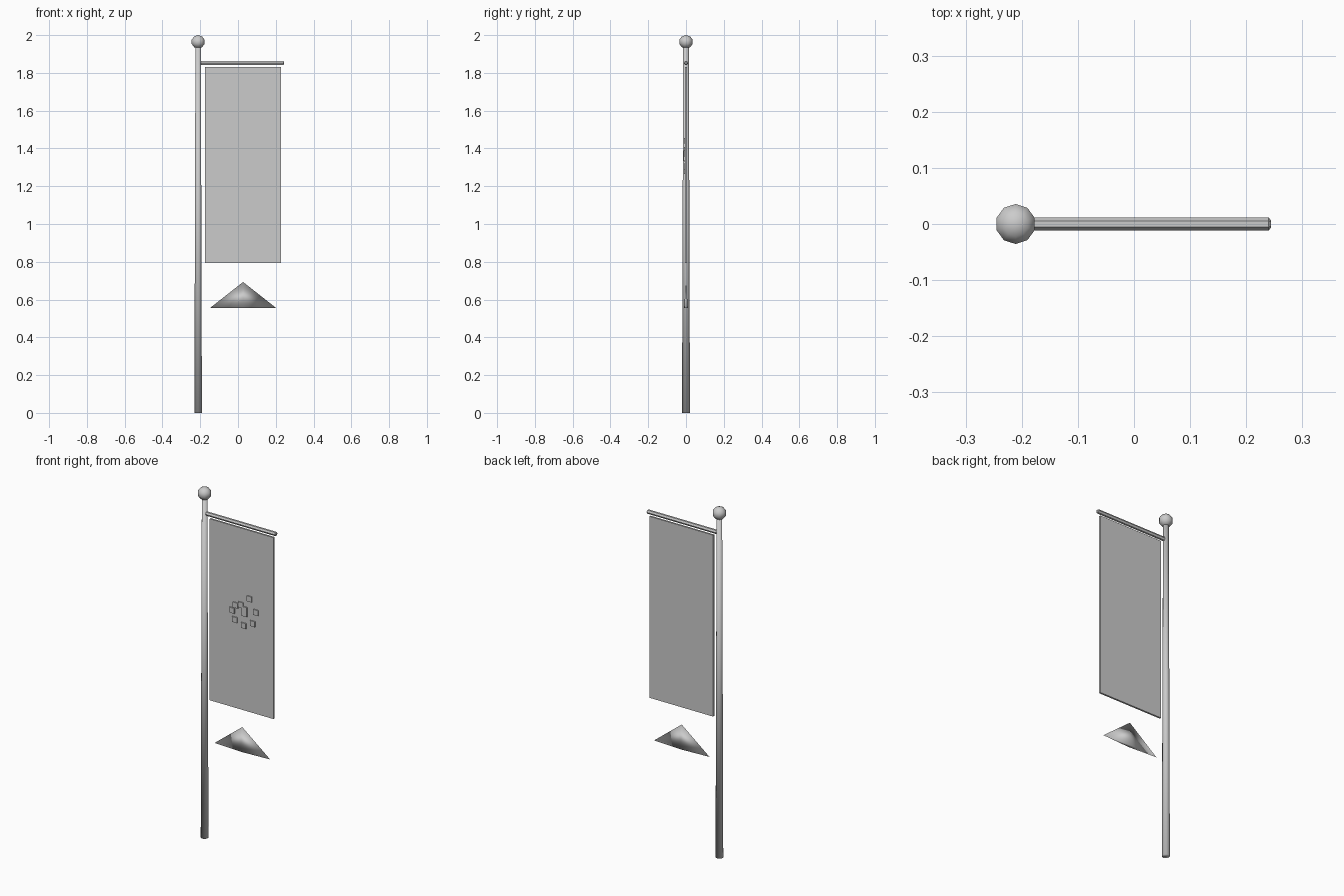
import bpy, bmesh
from math import pi

if "Cube" in bpy.data.objects:
    bpy.data.objects.remove(bpy.data.objects["Cube"])


def finish(name, smooth):
    o = bpy.context.object
    o.name = name
    bpy.ops.object.transform_apply(location=False, rotation=True, scale=True)
    if smooth:
        bpy.ops.object.shade_smooth()
    return o


def box(name, x, y, z, sx, sy, sz):
    bpy.ops.mesh.primitive_cube_add(size=1, location=(x, y, z))
    bpy.context.object.scale = (sx, sy, sz)
    return finish(name, False)


POLE_X = -0.211

# Tapered pole
bpy.ops.mesh.primitive_cone_add(vertices=10, radius1=0.021, radius2=0.015,
                                depth=1.95, location=(POLE_X, 0, 0.975))
finish("pole", True)

# Low-poly ball on top
bpy.ops.mesh.primitive_uv_sphere_add(segments=10, ring_count=5, radius=0.0375,
                                     location=(POLE_X, 0, 1.9645))
ball = finish("finial_ball", True)
ball.scale.z = 0.0355 / 0.0375

# Hexagonal crossbar with chamfered ends
bpy.ops.mesh.primitive_cylinder_add(vertices=6, radius=0.0115, depth=0.445,
                                    location=(0.0215, 0, 1.852),
                                    rotation=(0, pi / 2, 0))
bar = finish("crossbar", False)
bm = bmesh.new()
bm.from_mesh(bar.data)
rims = [e for e in bm.edges if abs(e.verts[0].co.x - e.verts[1].co.x) < 0.01]
bmesh.ops.bevel(bm, geom=rims, offset=0.004, segments=1, affect='EDGES')
bm.to_mesh(bar.data)
bm.free()

# Hanging banner
box("banner", 0.026, 0, 1.312, 0.402, 0.01, 1.036)

# Spiral of raised tiles around a taller centre tile
CX, CZ = 0.047, 1.361
box("emblem_centre", CX, -0.007, CZ, 0.032, 0.01, 0.054)
offsets = [(0.03, 0.08), (0.072, 0.013), (0.051, -0.056), (-0.006, -0.082),
           (-0.062, -0.063), (-0.079, -0.014), (-0.057, 0.021), (-0.024, 0.032)]
for i, (dx, dz) in enumerate(offsets):
    box(f"emblem_tile_{i + 1}", CX + dx, -0.006, CZ + dz, 0.031, 0.01, 0.031)

# Flattened four-sided pennant tip below the banner
bpy.ops.mesh.primitive_cone_add(vertices=4, radius1=1, radius2=0, depth=1,
                                location=(0.027, 0, 0.624))
bpy.context.object.scale = (0.1755, 0.01, 0.138)
finish("pennant_tip", True)
